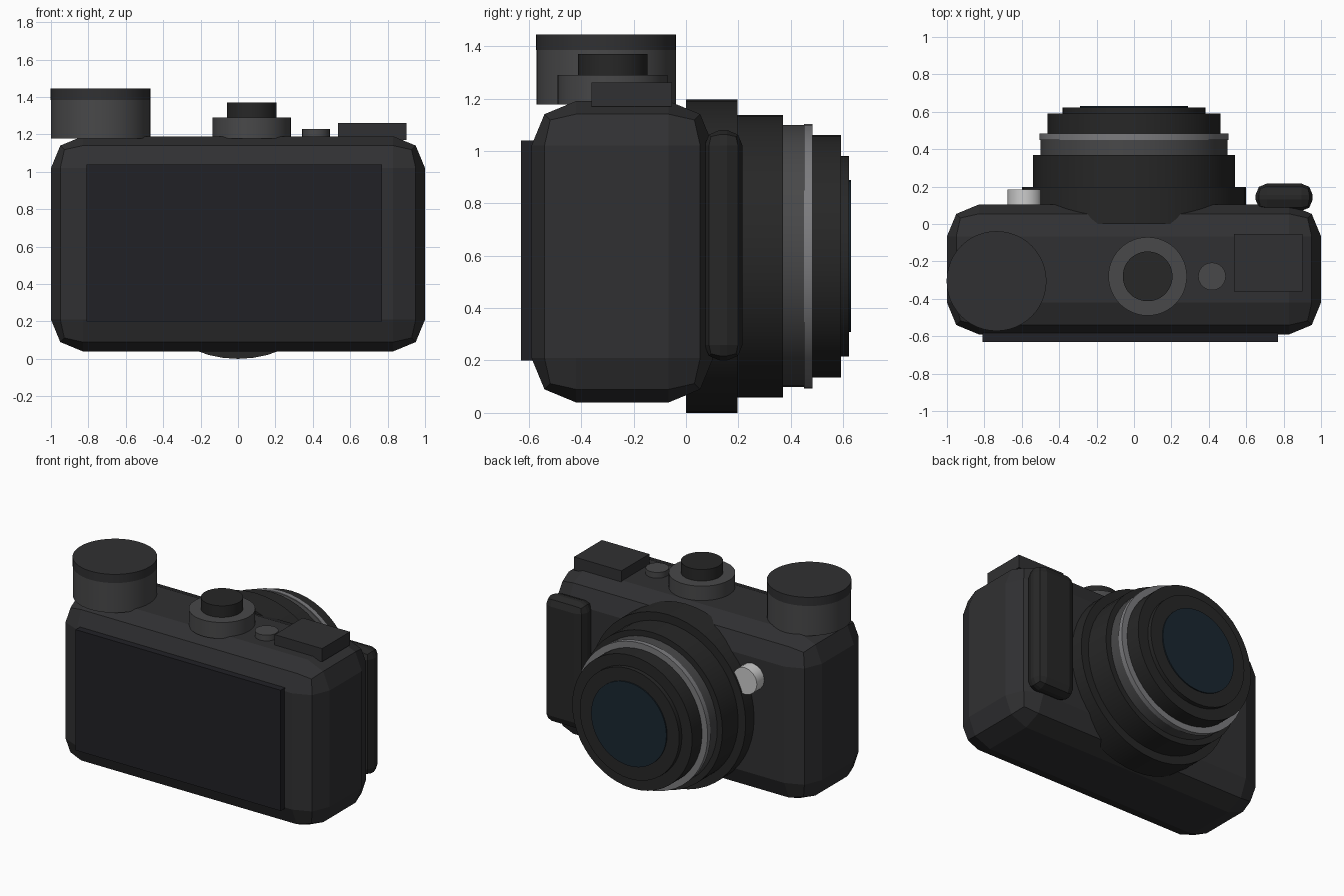
import bpy, math

if "Cube" in bpy.data.objects:
    bpy.data.objects.remove(bpy.data.objects["Cube"])

def material(name, r, g, b):
    m = bpy.data.materials.new(name)
    m.diffuse_color = (r, g, b, 1)
    m.use_nodes = True
    m.node_tree.nodes["Principled BSDF"].inputs["Base Color"].default_value = m.diffuse_color
    return m

BLACK = material("black", 0.03, 0.03, 0.032)
DARK = material("dark_rubber", 0.02, 0.02, 0.02)
GREY = material("dark_metal", 0.065, 0.065, 0.067)
RIM = material("rim_metal", 0.2, 0.2, 0.21)
SILVER = material("silver", 0.65, 0.65, 0.67)
SCREEN = material("screen_black", 0.015, 0.015, 0.019)
GLASS = material("lens_glass", 0.01, 0.02, 0.03)

def box(name, lo, hi, mat, bevel=0):
    mid = [(a + b) / 2 for a, b in zip(lo, hi)]
    bpy.ops.mesh.primitive_cube_add(size=1, location=mid)
    o = bpy.context.object
    o.name = name
    o.scale = [b - a for a, b in zip(lo, hi)]
    bpy.ops.object.transform_apply(location=False, rotation=False, scale=True)
    if bevel:
        m = o.modifiers.new("bevel", 'BEVEL')
        m.width, m.segments = bevel, 2
    o.data.materials.append(mat)
    return o

def disc(name, a, b, start, end, r, mat, axis='Z', sides=48):
    """Cylinder from start to end along an axis; a, b are the other two coordinates."""
    c = (start + end) / 2
    loc = (a, b, c) if axis == 'Z' else (a, c, b)
    rot = (0, 0, 0) if axis == 'Z' else (math.pi / 2, 0, 0)
    bpy.ops.mesh.primitive_cylinder_add(vertices=sides, radius=r, depth=end - start,
                                        location=loc, rotation=rot)
    o = bpy.context.object
    o.name = name
    o.data.materials.append(mat)
    bpy.ops.object.shade_smooth_by_angle(angle=math.radians(30))
    return o

# Body, rear screen and hand grip
box("camera_body", (-1, -0.59, 0.04), (1, 0.104, 1.19), BLACK, 0.17)
box("rear_screen", (-0.81, -0.63, 0.20), (0.77, -0.57, 1.04), SCREEN)
box("hand_grip", (0.65, 0.07, 0.20), (0.955, 0.216, 1.08), DARK, 0.06)

# Stepped lens barrel
for name, y0, y1, r, mat in [
        ("lens_mount", 0.00, 0.197, 0.598, DARK),
        ("lens_barrel", 0.19, 0.37, 0.54, DARK),
        ("focus_ring", 0.36, 0.47, 0.50, GREY),
        ("lens_trim_ring", 0.45, 0.483, 0.505, RIM),
        ("lens_front_barrel", 0.47, 0.592, 0.462, DARK),
        ("lens_front_ring", 0.58, 0.622, 0.383, DARK),
        ("lens_glass", 0.61, 0.63, 0.29, GLASS)]:
    disc(name, 0, 0.598, y0, y1, r, mat, 'Y')

# Lens release button beside the lens
disc("release_button", -0.583, 0.885, 0.09, 0.185, 0.093, SILVER, 'Y', 16)

# Top dials, shutter and hot shoe
disc("large_dial", -0.735, -0.305, 1.177, 1.39, 0.266, GREY)
disc("large_dial_cap", -0.735, -0.305, 1.385, 1.445, 0.267, BLACK)
disc("mode_dial", 0.073, -0.28, 1.177, 1.29, 0.21, GREY)
disc("mode_dial_knob", 0.073, -0.28, 1.28, 1.37, 0.133, DARK)
disc("small_button", 0.417, -0.28, 1.18, 1.23, 0.074, GREY, sides=24)
box("top_plate", (0.535, -0.36, 1.17), (0.90, -0.053, 1.262), BLACK)
